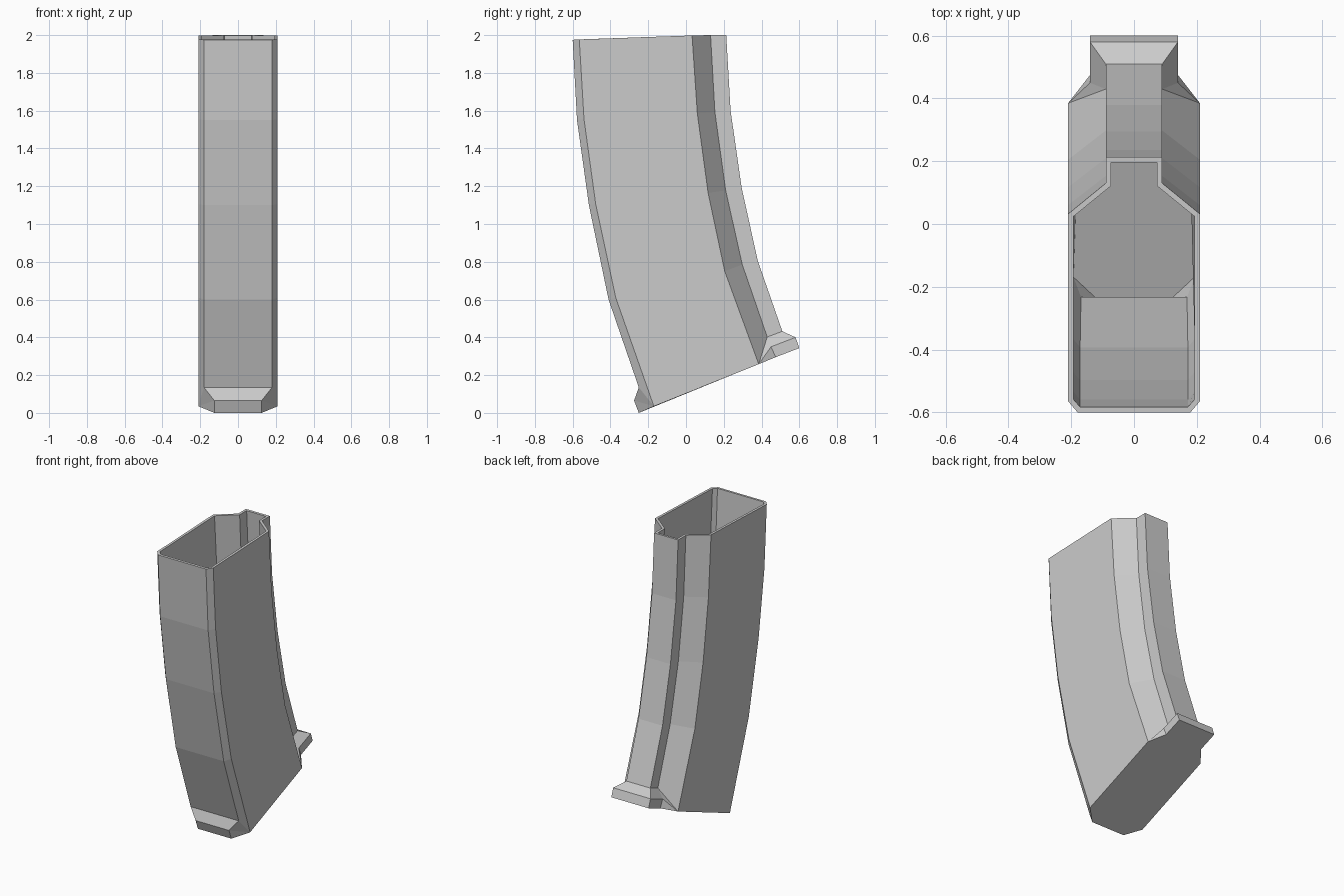
import bpy, bmesh

if "Cube" in bpy.data.objects:
    bpy.data.objects.remove(bpy.data.objects["Cube"])

# Vertical edge lines of the curved body: half widths (last value repeats) and (y, z) from top to bottom
lines = [
    ([.18, .18, .18, .18, .18, .125, .125],      # front corner, ending in the toe lip
     [(-.60, 1.975), (-.577, 1.55), (-.514, 1.10), (-.41, .60), (-.25, .135), (-.275, .065), (-.25, 0)]),
    ([.21],                                      # front edge of side
     [(-.565, 1.977), (-.54, 1.555), (-.478, 1.105), (-.372, .61), (-.17, .035)]),
    ([.21],                                      # rear edge of side
     [(.032, 1.998), (.06, 1.585), (.117, 1.165), (.205, .75), (.385, .258)]),
    ([.09, .09, .09, .09, .09, .14, .14],        # root of spine, ending in the heel flange
     [(.13, 2.0), (.153, 1.593), (.21, 1.178), (.298, .785), (.43, .402), (.45, .35), (.475, .295)]),
    ([.09, .09, .09, .09, .09, .14, .14],        # outer edge of spine
     [(.213, 2.0), (.236, 1.60), (.295, 1.19), (.38, .805), (.51, .432), (.58, .40), (.60, .343)]),
]

bm = bmesh.new()


def column(line, side):
    widths, path = line
    return [bm.verts.new((side * widths[min(i, len(widths) - 1)], y, z))
            for i, (y, z) in enumerate(path)]


# Right columns then mirrored left columns form a closed ring
cols = [column(l, 1) for l in lines] + [column(l, -1) for l in reversed(lines)]

# Wall strips; shorter columns fan out at their lowest point
for k, a in enumerate(cols):
    b = cols[(k + 1) % len(cols)]
    for i in range(max(len(a), len(b)) - 1):
        at = lambda c, j: c[min(j, len(c) - 1)]
        corners = dict.fromkeys([at(a, i), at(a, i + 1), at(b, i + 1), at(b, i)])
        bm.faces.new(list(corners))

# Sloping base plate
bm.faces.new([c[-1] for c in reversed(cols)])

mesh = bpy.data.meshes.new("curved_box_shell")
bm.to_mesh(mesh)
bm.free()
shell = bpy.data.objects.new("curved_box_shell", mesh)
bpy.context.collection.objects.link(shell)

# Thin hollow walls, open at the top
wall = shell.modifiers.new("wall_thickness", 'SOLIDIFY')
wall.thickness = 0.017
wall.offset = -1
wall.use_even_offset = True
